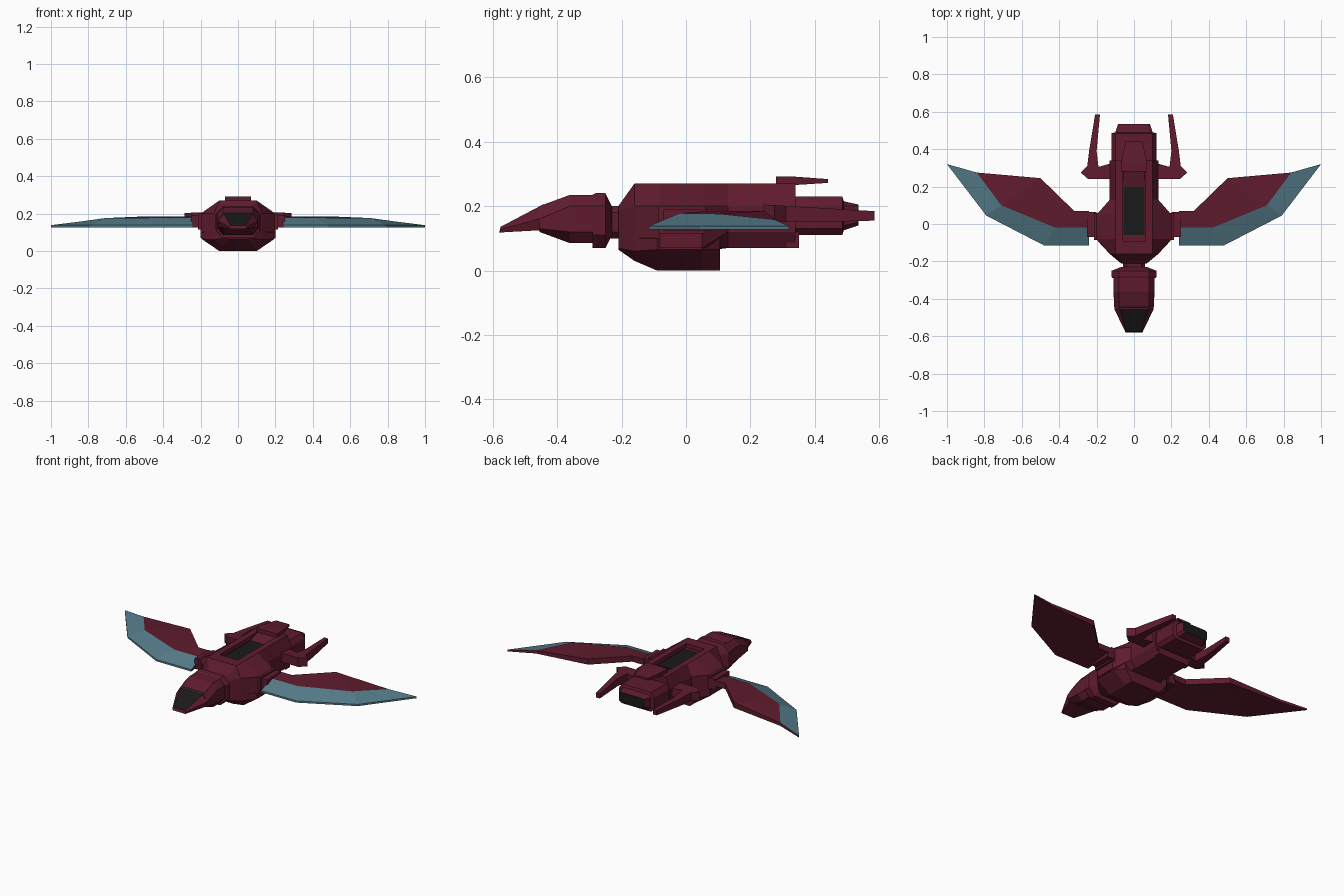
import bpy, bmesh


def material(name, color):
    m = bpy.data.materials.new(name)
    m.diffuse_color = (*color, 1)
    return m


RED = material("maroon", (0.115, 0.011, 0.027))
TEAL = material("teal", (0.09, 0.20, 0.25))
DARK = material("dark_glass", (0.01, 0.01, 0.01))


def make(name, verts, faces, mats=(RED,), ids=None, mirror=False):
    me = bpy.data.meshes.new(name)
    me.from_pydata(verts, [], faces)
    for m in mats:
        me.materials.append(m)
    if ids:
        for p, i in zip(me.polygons, ids):
            p.material_index = i
    bm = bmesh.new()
    bm.from_mesh(me)
    bmesh.ops.recalc_face_normals(bm, faces=bm.faces)
    bm.to_mesh(me)
    bm.free()
    ob = bpy.data.objects.new(name, me)
    bpy.context.collection.objects.link(ob)
    if mirror:
        mod = ob.modifiers.new("mirror", 'MIRROR')
        mod.use_mirror_merge = False
    return ob


def loft(name, stations, mats=(RED,), end_mat=0):
    """Octagonal hull; station = y, half width, bottom z, top z, half width at
    bottom and top, z of lower and upper chamfer."""
    verts, faces = [], []
    for y, w, z0, z1, wb, wt, zb, zt in stations:
        half = [(wt, z1), (w, zt), (w, zb), (wb, z0)]
        verts += [(x, y, z) for x, z in half]
        verts += [(-x, y, z) for x, z in reversed(half)]
    for s in range(len(stations) - 1):
        for k in range(8):
            a, b = s * 8 + k, s * 8 + (k + 1) % 8
            faces.append((a, b, b + 8, a + 8))
    n = len(verts)
    faces += [tuple(range(8)), tuple(range(n - 8, n))]
    return make(name, verts, faces, mats, [0] * (len(faces) - 1) + [end_mat])


def box(name, x0, x1, y0, y1, z0, z1, mats=(RED,), mirror=False):
    v = [(x, y, z) for x in (x0, x1) for y in (y0, y1) for z in (z0, z1)]
    f = [(0, 1, 3, 2), (4, 5, 7, 6), (0, 1, 5, 4), (2, 3, 7, 6), (0, 2, 6, 4), (1, 3, 7, 5)]
    return make(name, v, f, mats, None, mirror)


# Fuselage with wide shoulders
body = loft("fuselage", [
    (-0.21, 0.07, 0.07, 0.20, 0.05, 0.05, 0.10, 0.185),
    (-0.16, 0.13, 0.06, 0.27, 0.09, 0.10, 0.09, 0.20),
    (-0.08, 0.20, 0.06, 0.27, 0.12, 0.10, 0.07, 0.20),
    (0.05, 0.20, 0.06, 0.27, 0.12, 0.10, 0.07, 0.20),
    (0.13, 0.13, 0.07, 0.27, 0.10, 0.10, 0.12, 0.20),
    (0.34, 0.13, 0.07, 0.27, 0.10, 0.10, 0.12, 0.20)])

# Recess in the back with a dark floor
cutter = box("recess_cutter", -0.062, 0.062, -0.09, 0.28, 0.245, 0.35)
cutter.hide_render = True
cutter.hide_viewport = True
cut = body.modifiers.new("recess", 'BOOLEAN')
cut.operation = 'DIFFERENCE'
cut.object = cutter
box("back_window", -0.055, 0.055, -0.06, 0.20, 0.24, 0.25, (DARK,))
make("recess_ramp", [(x, y, z) for x in (-0.06, 0.06)
                     for y, z in ((0.20, 0.243), (0.29, 0.272), (0.29, 0.243))],
     [(0, 1, 2), (3, 4, 5), (0, 1, 4, 3), (1, 2, 5, 4), (0, 2, 5, 3)])

# Belly keel
loft("belly", [
    (-0.21, 0.07, 0.065, 0.11, 0.05, 0.05, 0.07, 0.10),
    (-0.16, 0.13, 0.03, 0.11, 0.08, 0.10, 0.06, 0.10),
    (-0.09, 0.195, 0.0, 0.11, 0.10, 0.12, 0.065, 0.10),
    (0.05, 0.195, 0.0, 0.11, 0.10, 0.12, 0.065, 0.10),
    (0.105, 0.15, 0.0, 0.11, 0.10, 0.10, 0.065, 0.10)])

# Neck, collar and head
loft("neck", [
    (-0.26, 0.06, 0.10, 0.20, 0.04, 0.04, 0.12, 0.18),
    (-0.19, 0.06, 0.10, 0.20, 0.04, 0.04, 0.12, 0.18)])
loft("collar", [
    (-0.29, 0.115, 0.07, 0.235, 0.08, 0.08, 0.11, 0.20),
    (-0.28, 0.12, 0.07, 0.24, 0.08, 0.08, 0.11, 0.20),
    (-0.25, 0.12, 0.07, 0.24, 0.08, 0.08, 0.11, 0.20),
    (-0.23, 0.07, 0.11, 0.20, 0.05, 0.05, 0.13, 0.18)])
loft("head", [
    (-0.455, 0.105, 0.12, 0.20, 0.07, 0.08, 0.13, 0.16),
    (-0.36, 0.11, 0.085, 0.235, 0.08, 0.08, 0.12, 0.20),
    (-0.28, 0.11, 0.085, 0.235, 0.08, 0.08, 0.12, 0.20)])

# Beak with a dark canopy on its sloping top
P = [(0.08, -0.44, 0.207), (0.105, -0.455, 0.16), (0.09, -0.455, 0.125),
     (0.04, -0.575, 0.136), (0.047, -0.575, 0.128), (0.045, -0.58, 0.118)]
beak = P + [(-x, y, z) for x, y, z in P]
make("beak", beak,
     [(0, 3, 9, 6), (0, 1, 4, 3), (1, 2, 5, 4), (6, 7, 10, 9), (7, 8, 11, 10),
      (2, 5, 11, 8), (3, 4, 5, 11, 10, 9), (0, 1, 2, 8, 7, 6)],
     (RED, DARK), [1, 0, 0, 0, 0, 0, 0, 0])

# Wings: teal leading band, ridge, red trailing panel, flat underside
lead = [(0.24, -0.115), (0.48, -0.115), (0.79, 0.045), (1.0, 0.32)]
ridge = [(0.24, -0.02, 0.178), (0.42, -0.02, 0.178), (0.71, 0.10, 0.176), (0.84, 0.275, 0.158)]
trail = [(0.50, 0.245), (0.32, 0.07), (0.24, 0.07)]
wing = ([(x, y, 0.138) for x, y in lead] + ridge + [(x, y, 0.185) for x, y in trail]
        + [(x, y, 0.127) for x, y in lead] + [(0.84, 0.275, 0.14)]
        + [(x, y, 0.15) for x, y in trail])
make("wing", wing,
     [(0, 1, 5, 4), (1, 2, 6, 5), (2, 3, 7, 6),
      (0, 1, 12, 11), (1, 2, 13, 12), (2, 3, 14, 13),
      (4, 5, 9, 10), (5, 8, 9), (5, 6, 8), (6, 7, 8),
      (3, 7, 15, 14), (7, 8, 16, 15), (8, 9, 17, 16), (9, 10, 18, 17),
      (0, 4, 10, 18, 11),
      (11, 12, 17, 18), (12, 13, 16, 17), (13, 14, 15, 16)],
     (RED, TEAL), [1] * 6 + [0] * 12, True)
box("wing_joint", 0.18, 0.215, -0.085, 0.06, 0.115, 0.20, mirror=True)
box("wing_root", 0.20, 0.25, -0.07, 0.065, 0.125, 0.19, mirror=True)

# Rear engine and dark nozzle face
loft("engine", [
    (0.30, 0.12, 0.11, 0.23, 0.10, 0.10, 0.13, 0.20),
    (0.485, 0.12, 0.11, 0.23, 0.10, 0.10, 0.13, 0.20),
    (0.49, 0.10, 0.125, 0.215, 0.085, 0.085, 0.14, 0.20),
    (0.535, 0.085, 0.14, 0.205, 0.07, 0.07, 0.15, 0.20)], (RED, DARK), 1)
box("tail_skirt", -0.11, 0.11, 0.31, 0.35, 0.07, 0.12)

# Tail plate on the back
plate = [(0.28, 0.07, 0.265, 0.292), (0.33, 0.07, 0.265, 0.292), (0.44, 0.045, 0.272, 0.284)]
pv = [(x, y, z) for y, w, a, b in plate for x, z in ((-w, a), (w, a), (w, b), (-w, b))]
make("tail_plate", pv,
     [(s + k, s + (k + 1) % 4, s + 4 + (k + 1) % 4, s + 4 + k) for s in (0, 4) for k in range(4)]
     + [(0, 1, 2, 3), (8, 9, 10, 11)])

# Rear prongs: paired inner and outer points swept back
inner = [(0.12, 0.325), (0.19, 0.305), (0.20, 0.39), (0.182, 0.585)]
outer = [(0.12, 0.24), (0.245, 0.24), (0.285, 0.275), (0.25, 0.31), (0.24, 0.39), (0.208, 0.585)]
outline = outer + inner[::-1]
n = len(outline)
low = [(x, y, 0.15 if y < 0.5 else 0.155) for x, y in outline]
high = [(x, y, 0.205 - 0.06 * (y - 0.24)) for x, y in outline]
strips = [(0, 1, 8, 9), (1, 2, 3, 8), (3, 4, 7, 8), (4, 5, 6, 7)]
make("rear_prong", low + high,
     strips + [tuple(i + n for i in f) for f in strips]
     + [(i, (i + 1) % n, (i + 1) % n + n, i + n) for i in range(n)], mirror=True)
